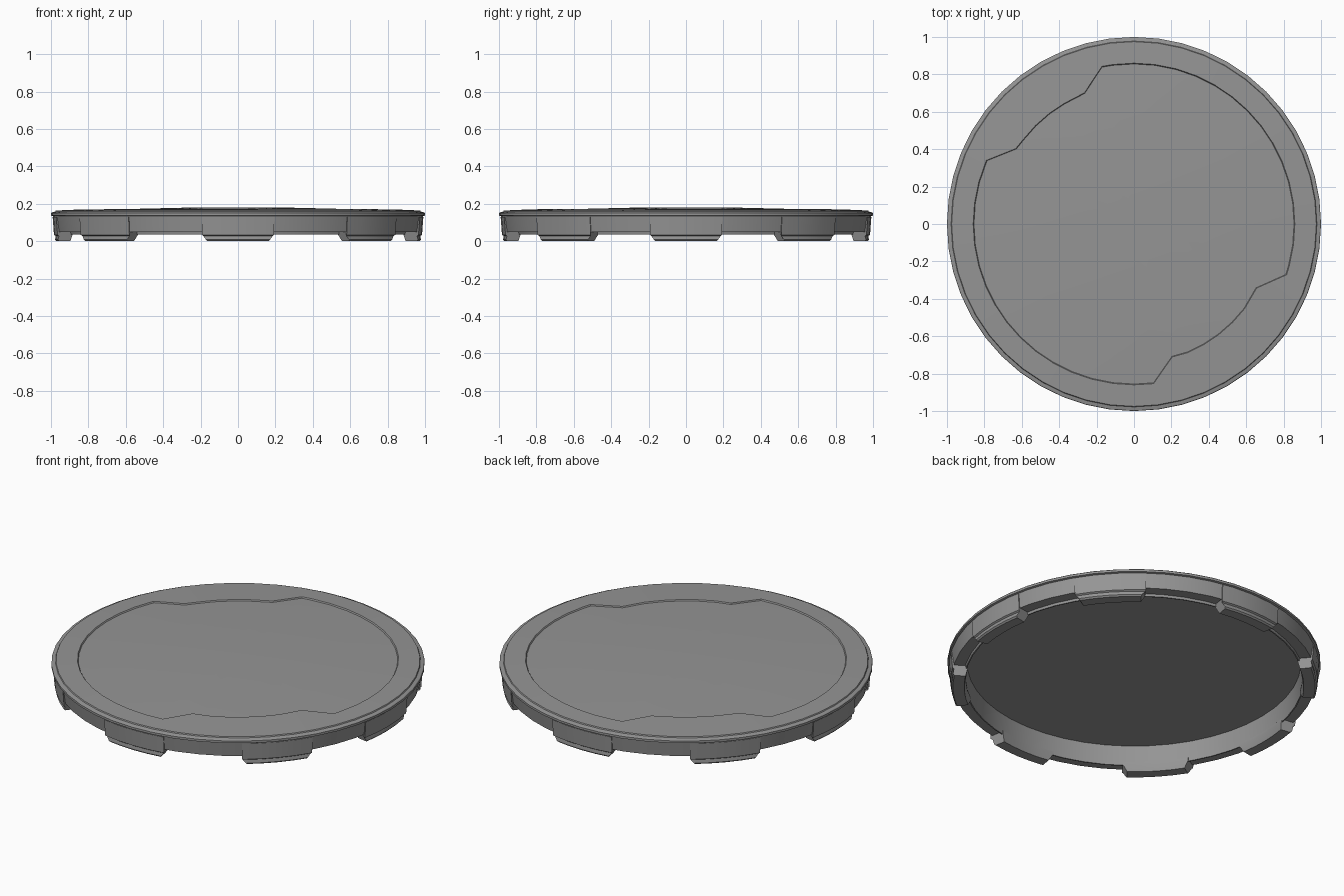
import bpy, bmesh
from math import sin, cos, radians

if "Cube" in bpy.data.objects:
    bpy.data.objects.remove(bpy.data.objects["Cube"])

N = 48
# Corners of the recessed panel: segment index -> (angle, radius)
CORNERS = {14: (101.5, .86), 15: (110.7, .75), 20: (147.5, .75), 21: (156.7, .86),
           37: (277, .86), 38: (286, .74), 44: (332.4, .74), 45: (341.6, .86)}


def dome(r):
    return .186 - .023 * r * r


def finish(bm, name):
    bmesh.ops.recalc_face_normals(bm, faces=bm.faces)
    me = bpy.data.meshes.new(name)
    bm.to_mesh(me)
    bm.free()
    ob = bpy.data.objects.new(name, me)
    bpy.context.collection.objects.link(ob)
    bpy.ops.object.select_all(action='DESELECT')
    ob.select_set(True)
    bpy.context.view_layer.objects.active = ob
    bpy.ops.object.shade_smooth_by_angle(angle=radians(25))
    # Mid-grey plastic
    ob.data.materials.append(grey)


grey = bpy.data.materials.new("grey_plastic")
grey.diffuse_color = (.3, .3, .3, 1)
grey.use_nodes = True
grey.node_tree.nodes["Principled BSDF"].inputs["Base Color"].default_value = grey.diffuse_color


def circle(r, z):
    return [(r * cos(radians(i * 360 / N)), r * sin(radians(i * 360 / N)), z) for i in range(N)]


def outline(scale, drop):
    # Panel outline with two shallow finger notches
    pts = []
    for i in range(N):
        a, r = i * 360 / N, .86
        if i in CORNERS:
            a, r = CORNERS[i]
        elif 15 < i < 20 or 38 < i < 44:
            r = .745
        r *= scale
        pts.append((r * cos(radians(a)), r * sin(radians(a)), dome(r) - drop))
    return pts


# Lid body: domed top with recessed panel, rim, wall and hollow underside
rings = [outline(.35, .005), outline(.7, .006), outline(.995, .007), outline(1, 0)]
rings += [circle(r, z) for r, z in [
    (.975, .164), (.978, .158), (.996, .154), (1, .15), (1, .137), (.989, .134),
    (.976, .05), (.915, .05), (.912, .036), (.905, .036), (.895, .15)]]
bm = bmesh.new()
loops = [[bm.verts.new(p) for p in ring] for ring in rings]
for a, b in zip(loops, loops[1:]):
    for i in range(N):
        j = (i + 1) % N
        bm.faces.new((a[i], a[j], b[j], b[i]))
top = bm.verts.new((0, 0, dome(0) - .005))
for i in range(N):
    bm.faces.new((top, loops[0][i], loops[0][(i + 1) % N]))
bm.faces.new(loops[-1])
finish(bm, "lid_body")

# Clip tab section: radius, height, half angle
TAB = [(.955, .13, 11.3), (.991, .13, 11.3), (.984, .034, 11.3), (.975, .028, 11),
       (.978, .008, 10), (.97, 0, 9.8), (.91, 0, 9.8),
       (.9, .04, 11.3), (.9, .055, 11.3), (.955, .055, 11.3)]


def clip_tab(index, angle, steps=4):
    bm = bmesh.new()
    secs = []
    for s in range(steps + 1):
        t = 2 * s / steps - 1
        secs.append([bm.verts.new((r * cos(radians(angle + t * h)),
                                   r * sin(radians(angle + t * h)), z)) for r, z, h in TAB])
    n = len(TAB)
    for a, b in zip(secs, secs[1:]):
        for i in range(n):
            j = (i + 1) % n
            bm.faces.new((a[i], a[j], b[j], b[i]))
    bm.faces.new(secs[0])
    bm.faces.new(secs[-1])
    finish(bm, f"clip_tab_{index}")


for k, ang in enumerate((0, 42.5, 90, 137.5, 180, 222.5, 270, 317.5)):
    clip_tab(k + 1, ang)
